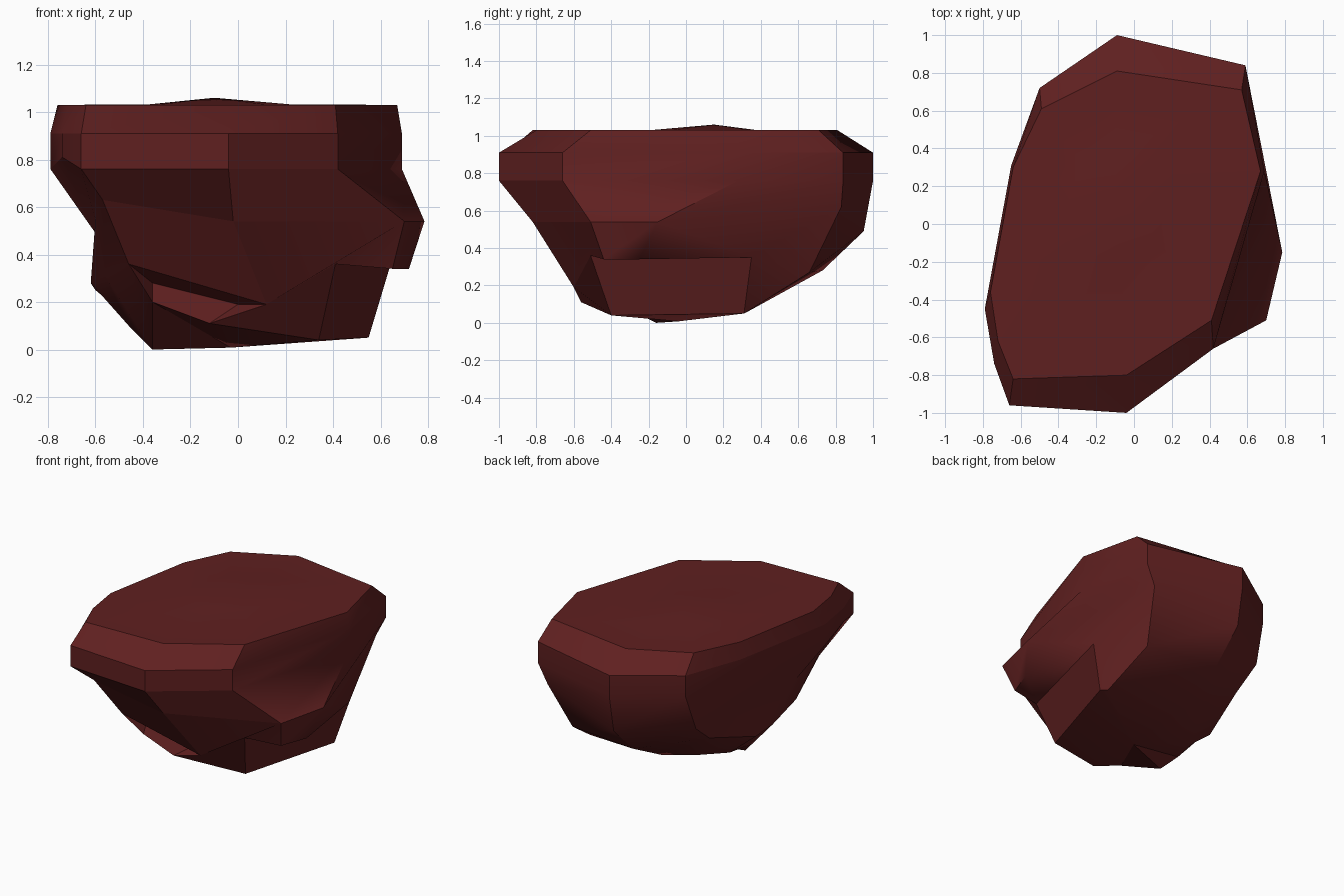
import bpy
import bmesh
from math import radians

cube = bpy.data.objects.get("Cube")
if cube:
    bpy.data.objects.remove(cube, do_unlink=True)

# Colour
stone = bpy.data.materials.new("dark red stone")
stone.use_nodes = True
colour = (0.115, 0.0142, 0.0142, 1)
stone.diffuse_color = colour
stone.node_tree.nodes["Principled BSDF"].inputs["Base Color"].default_value = colour

# Plateau and rim outlines in plan, clockwise from the back
PLATEAU = [(-.09, .81), (.57, .71), (.67, .28), (.41, -.51), (-.04, -.8),
           (-.64, -.82), (-.72, -.62), (-.76, -.36), (-.64, .3), (-.49, .61)]
RIM = [(-.09, 1), (.59, .84), (.69, .28), (.42, -.66), (-.04, -1),
       (-.66, -.96), (-.74, -.74), (-.79, -.45), (-.65, .31), (-.5, .72)]

# Lower contours, one point below each rim corner
SHOULDER = [(-.09, .95, .49), (.52, .83, .62), (.785, -.15, .54), (.7, -.51, .54),
            (-.02, -.82, .54), (-.57, -.82, .63), (-.6, -.64, .55),
            (-.6, -.4, .49), (-.58, .3, .5), (-.52, .63, .5)]
WAIST = [(-.09, .73, .28), (.44, .66, .27), (.64, .35, .35), (.41, -.51, .36),
         (.12, -.6, .19), (-.46, -.66, .36), (-.56, -.45, .31),
         (-.62, -.1, .28), (-.6, .06, .25), (-.5, .45, .36)]
FOOT = [(-.05, .35, .08), (.5, .33, .06), (.55, .31, .05), (.34, -.4, .04),
        (-.12, -.56, .11), (-.36, -.56, .2), (-.36, -.16, 0),
        (-.46, -.1, .1), (-.42, .1, .1), (-.3, .28, .12)]
PEAK = (-.1, .15)
LEDGE, RECESS = 2, 4
RAISED_CORNER = 6


def add_ring(bm, points):
    return [bm.verts.new(p) for p in points]


def bridge(bm, upper, lower, skip=None):
    """Join two contours with a band of quads."""
    count = len(upper)
    for i in range(count):
        j = (i + 1) % count
        if i != skip:
            bm.faces.new((upper[i], upper[j], lower[j], lower[i]))


def cap(bm, ring, centre):
    """Close a contour with a fan around a centre point."""
    tip = bm.verts.new(centre)
    for a, b in zip(ring, ring[1:] + ring[:1]):
        bm.faces.new((a, b, tip))


def fold(bm, upper, lower, i, points):
    """Fill one band quad with a crease running through two extra points."""
    a, b = add_ring(bm, points)
    j = i + 1
    bm.faces.new((upper[i], upper[j], b, a))
    bm.faces.new((a, b, lower[j], lower[i]))
    bm.faces.new((upper[j], lower[j], b))
    bm.faces.new((upper[i], a, lower[i]))
    return a, b


def set_smooth(bm, ring, columns, smooth):
    for i in columns:
        bm.edges.get((ring[i], ring[(i + 1) % len(ring)])).smooth = smooth


bm = bmesh.new()

# Level plateau with a low mound in the middle
px, py = PEAK
mound = add_ring(bm, [(px + (x - px) * .42, py + (y - py) * .33, 1.032)
                      for x, y in PLATEAU])
plateau = add_ring(bm, [(x, y, 1.03) for x, y in PLATEAU])
cap(bm, mound, (px, py, 1.06))
bridge(bm, mound, plateau)

# Chamfer and upright rim band
rim_top = add_ring(bm, [(x, y, .91) for x, y in RIM])
rim_base = add_ring(bm, [(x, y, .76) for x, y in RIM])
rim_base[RAISED_CORNER].co.z += .05
bridge(bm, plateau, rim_top)
bridge(bm, rim_top, rim_base)

# Tapering underside
shoulder, waist, foot = (add_ring(bm, r) for r in (SHOULDER, WAIST, FOOT))
bridge(bm, rim_base, shoulder)
bridge(bm, shoulder, waist, skip=LEDGE)
bridge(bm, waist, foot, skip=RECESS)
cap(bm, foot, (-.03, -.04, .008))

# Overhanging side ledge and shallow front recess
lip, _ = fold(bm, shoulder, waist, LEDGE, [(.72, -.25, .34), (.65, -.44, .34)])
fold(bm, waist, foot, RECESS, [(0, -.5, .19), (-.36, -.52, .28)])

# Crisp ridges and softened hollows
bmesh.ops.recalc_face_normals(bm, faces=bm.faces)
for face in bm.faces:
    face.smooth = True
for edge in bm.edges:
    edge.smooth = edge.calc_face_angle(0) < radians(33)
columns = range(len(RIM))
set_smooth(bm, plateau, columns, False)
set_smooth(bm, rim_top, columns, False)
set_smooth(bm, rim_base, (LEDGE + 1, RECESS), False)
set_smooth(bm, shoulder, (LEDGE + 1, RECESS), False)
set_smooth(bm, waist, (LEDGE + 1, RECESS), False)
for ring in (rim_top, rim_base):
    set_smooth(bm, ring, [LEDGE], True)
bm.edges.get((lip, waist[LEDGE])).smooth = True
for upper, lower in ((rim_top, rim_base), (rim_base, shoulder), (shoulder, waist)):
    bm.edges.get((upper[RECESS], lower[RECESS])).smooth = False

mesh = bpy.data.meshes.new("boulder")
bm.to_mesh(mesh)
bm.free()
mesh.materials.append(stone)
boulder = bpy.data.objects.new("boulder", mesh)
bpy.context.collection.objects.link(boulder)
